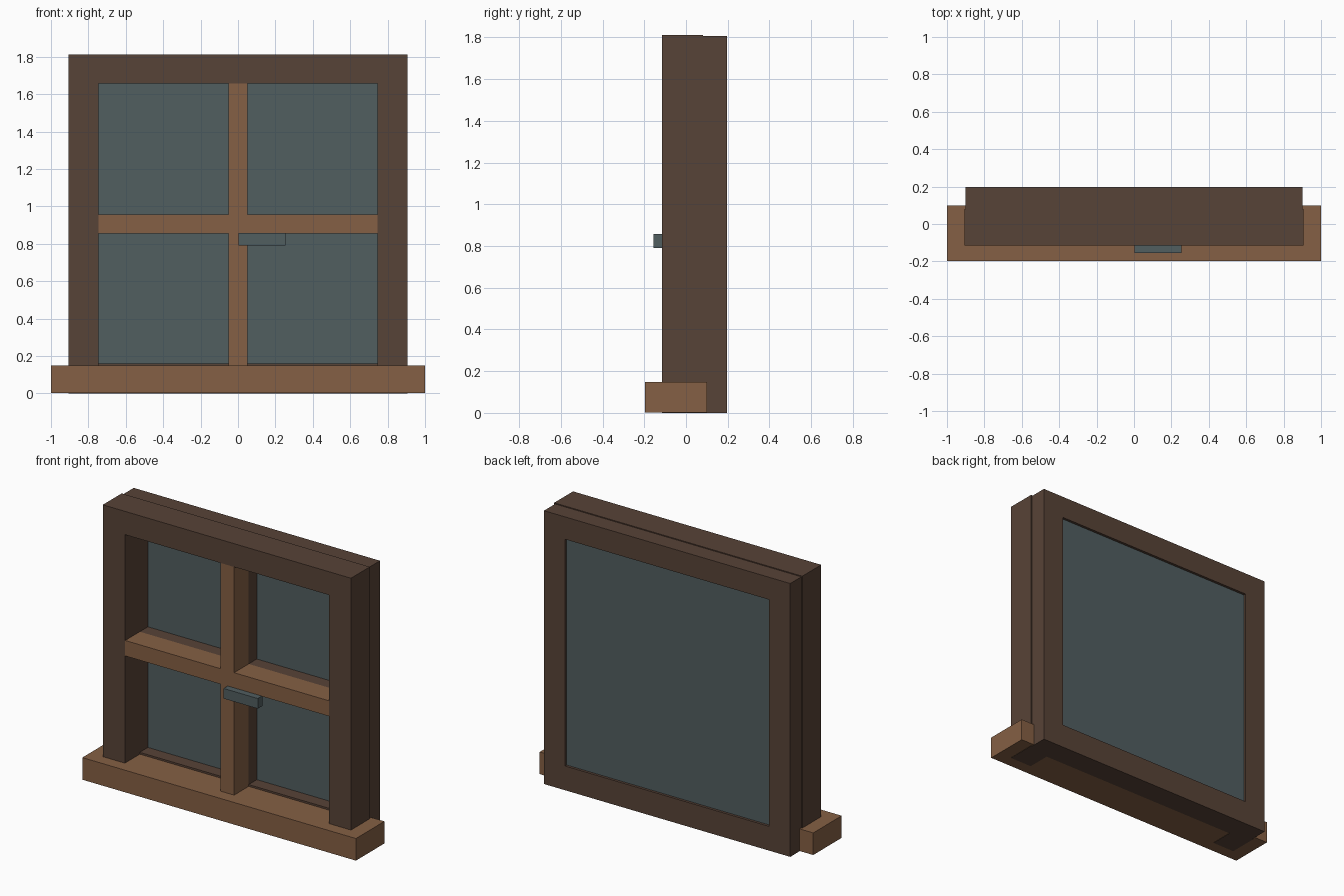
import bpy
import bmesh

cube = bpy.data.objects.get("Cube")
if cube:
    bpy.data.objects.remove(cube, do_unlink=True)


def material(name, rgb):
    mat = bpy.data.materials.new(name)
    mat.use_nodes = True
    mat.diffuse_color = (*rgb, 1)
    mat.node_tree.nodes["Principled BSDF"].inputs["Base Color"].default_value = (*rgb, 1)
    return mat


dark_wood = material("dark wood", (0.097, 0.056, 0.038))
light_wood = material("light wood", (0.235, 0.117, 0.058))
glass_grey = material("blue grey glass", (0.083, 0.112, 0.118))


def finish(bm, name, mat, y0, y1):
    """Thicken the flat faces from y0 to y1 and make the object."""
    caps = bmesh.ops.extrude_face_region(bm, geom=bm.faces[:])["geom"]
    moved = [v for v in caps if isinstance(v, bmesh.types.BMVert)]
    bmesh.ops.translate(bm, verts=moved, vec=(0, y1 - y0, 0))
    bmesh.ops.recalc_face_normals(bm, faces=bm.faces)
    mesh = bpy.data.meshes.new(name)
    bm.to_mesh(mesh)
    bm.free()
    mesh.materials.append(mat)
    obj = bpy.data.objects.new(name, mesh)
    bpy.context.collection.objects.link(obj)


def prism(name, mat, outline, y0, y1):
    bm = bmesh.new()
    bm.faces.new([bm.verts.new((x, y0, z)) for x, z in outline])
    finish(bm, name, mat, y0, y1)


def rect(x0, x1, z0, z1):
    return [(x0, z0), (x1, z0), (x1, z1), (x0, z1)]


def ring(name, mat, outer, inner, y0, y1):
    bm = bmesh.new()
    a, b = [[bm.verts.new((x, y0, z)) for x, z in loop] for loop in (outer, inner)]
    for i in range(4):
        j = (i + 1) % 4
        bm.faces.new((a[i], a[j], b[j], b[i]))
    finish(bm, name, mat, y0, y1)


def cross(name, mat, z0, z1, y0, y1):
    """Glazing bars: one upright and one level bar in a single piece."""
    w, s, lo, hi = 0.05, open_x + 0.01, 0.855, 0.957
    prism(name, mat, [(-w, z0), (w, z0), (w, lo), (s, lo), (s, hi), (w, hi), (w, z1),
                      (-w, z1), (-w, hi), (-s, hi), (-s, lo), (-w, lo)], y0, y1)


open_x, open_top, bar_back = 0.746, 1.658, 0.04

# Front casing: two legs and a head, open at the bottom
side, top = 0.907, 1.812
prism("front_casing", dark_wood,
      [(-side, 0), (-open_x, 0), (-open_x, open_top), (open_x, open_top),
       (open_x, 0), (side, 0), (side, top), (-side, top)], -0.116, 0.081)

# Back sash: closed frame with glass and dark bars
ring("back_sash", dark_wood, rect(-0.9, 0.9, 0, 1.806),
     rect(-open_x, open_x, 0.16, open_top), bar_back, 0.197)
cross("sash_bars", dark_wood, 0.15, open_top + 0.01, bar_back, 0.13)
prism("glass_pane", glass_grey,
      rect(-open_x - 0.01, open_x + 0.01, 0.15, open_top + 0.01), 0.125, 0.18)

# Light glazing bars, sill and handle
cross("front_bars", light_wood, 0.14, open_top + 0.01, -0.112, bar_back)
prism("sill", light_wood, rect(-1, 1, 0.002, 0.148), -0.197, 0.1)
prism("handle", glass_grey, rect(0.003, 0.253, 0.79, 0.857), -0.155, -0.105)
